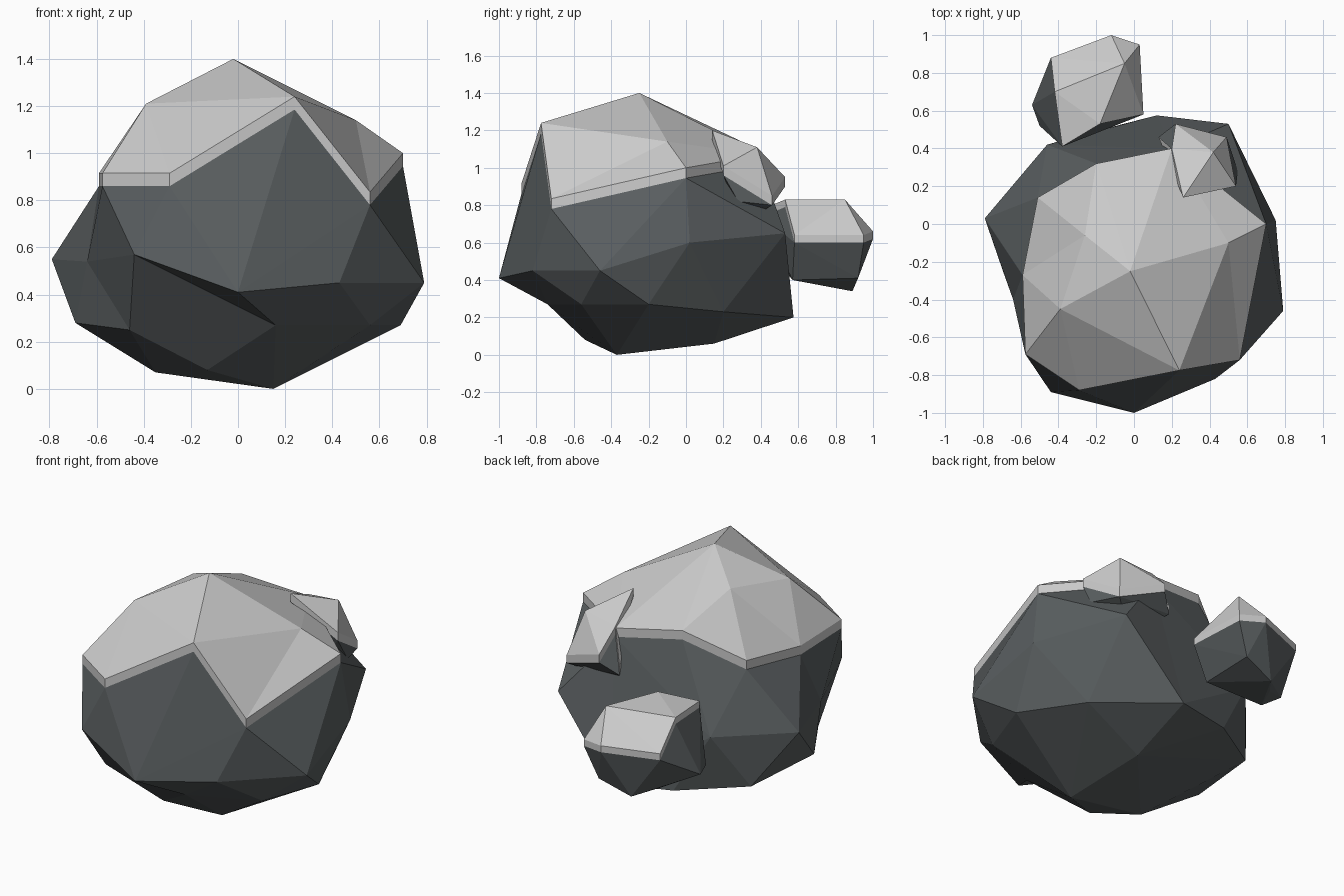
import bpy, bmesh
from mathutils import Vector

if "Cube" in bpy.data.objects:
    bpy.data.objects.remove(bpy.data.objects["Cube"])

rock_mat = bpy.data.materials.new("dark_stone")
rock_mat.diffuse_color = (0.10, 0.112, 0.116, 1)
rock_mat.use_nodes = True
rock_mat.node_tree.nodes["Principled BSDF"].inputs["Base Color"].default_value = rock_mat.diffuse_color


def finish(bm, name, mat=None):
    mesh = bpy.data.meshes.new(name)
    bm.to_mesh(mesh)
    bm.free()
    obj = bpy.data.objects.new(name, mesh)
    bpy.context.collection.objects.link(obj)
    if mat:
        mesh.materials.append(mat)


def snowy_rock(name, points, depth, min_nz, min_z, dents=0.0, flips=()):
    """Faceted hull, plus a raised slab over its upward faces.
    dents > 0 wraps the hull on a rounder shape first, keeping hollows."""
    bm = bmesh.new()
    points = [Vector(p) for p in points]
    centre = sum(points, Vector()) / len(points)
    true = {}
    for p in points:
        d = p - centre
        round_p = centre + d * d.length ** -dents
        true[bm.verts.new(round_p)] = p
    bmesh.ops.convex_hull(bm, input=bm.verts[:])
    for v in bm.verts:
        v.co = true[v]
    # Turn chosen edges to crease inward
    for a, b in flips:
        for e in bm.edges[:]:
            ends = [v.co for v in e.verts]
            if all(min((c - Vector(q)).length for c in ends) < 1e-4 for q in (a, b)):
                bmesh.ops.rotate_edges(bm, edges=[e])
                break
    loose = [v for v in bm.verts if not v.link_faces]
    bmesh.ops.delete(bm, geom=loose, context='VERTS')
    bmesh.ops.recalc_face_normals(bm, faces=bm.faces[:])
    bm.normal_update()
    cap = bm.copy()
    finish(bm, name, rock_mat)

    # Snow cap follows the rock facets
    cap.normal_update()
    rest = [f for f in cap.faces
            if f.normal.z < min_nz or f.calc_center_median().z < min_z]
    bmesh.ops.delete(cap, geom=rest, context='FACES')
    res = bmesh.ops.extrude_face_region(cap, geom=cap.faces[:])
    top = [g for g in res['geom'] if isinstance(g, bmesh.types.BMVert)]
    bmesh.ops.translate(cap, verts=top, vec=(0, 0, depth))
    bmesh.ops.recalc_face_normals(cap, faces=cap.faces[:])
    finish(cap, name + "_cap")


# Large rock: crown, middle ring, foot
crown = [(-.02, -.25, 1.345), (-.39, -.45, 1.155), (-.26, -.06, 1.205),
         (.50, -.10, 1.085), (.24, -.775, 1.185), (-.29, -.88, .86),
         (-.575, -.69, .86), (-.59, -.27, .86), (-.51, .14, .905),
         (-.20, .32, 1.075), (.20, .40, 1.015), (.70, 0, .945), (.56, -.72, .78)]
chin, nose, corner, heel = (-.44, -.89, .57), (0, -1, .41), (-.46, -.63, .25), (-.13, -.54, .08)
middle = [(-.79, .03, .55), (-.64, -.40, .54), chin,
          nose, (.43, -.82, .45), (.79, -.46, .45),
          (.75, .02, .60), (.50, .53, .65), (-.46, .42, .58)]
foot = [(-.69, -.26, .28), corner, (.16, -.74, .27),
        (.56, -.56, .27), (.69, -.20, .27), (.50, .20, .23),
        (.12, .575, .20), (-.25, .48, .22), (-.61, .24, .25),
        (-.35, -.36, .07), heel, (.15, -.37, 0), (.10, .15, .06)]
snowy_rock("large_rock", crown + middle + foot, .055, .42, .88, .5,
           [(nose, corner), (nose, heel)])

# Small rock behind
small = [(-.44, .88, .61), (.03, .95, .60), (-.12, 1.0, .62), (-.05, .85, .79),
         (-.42, .70, .76), (-.38, .41, .74), (-.18, .53, .79), (.05, .58, .60),
         (-.50, .52, .46), (-.54, .63, .455), (-.05, .92, .41), (-.25, .89, .34),
         (-.45, .57, .40), (-.35, .76, .37), (-.05, .57, .40)]
snowy_rock("small_rock", small, .04, .35, .655)

# Upper rock half buried in the large rock's shoulder
upper = [(.26, .14, 1.15), (.20, .40, 1.03), (.22, .53, .90), (.46, .43, .82),
         (.42, .38, 1.06), (.54, .20, .96), (.49, .46, .80), (.13, .46, .82),
         (.30, .30, .70), (.55, .28, .82)]
snowy_rock("upper_rock", upper, .05, .2, .92)
